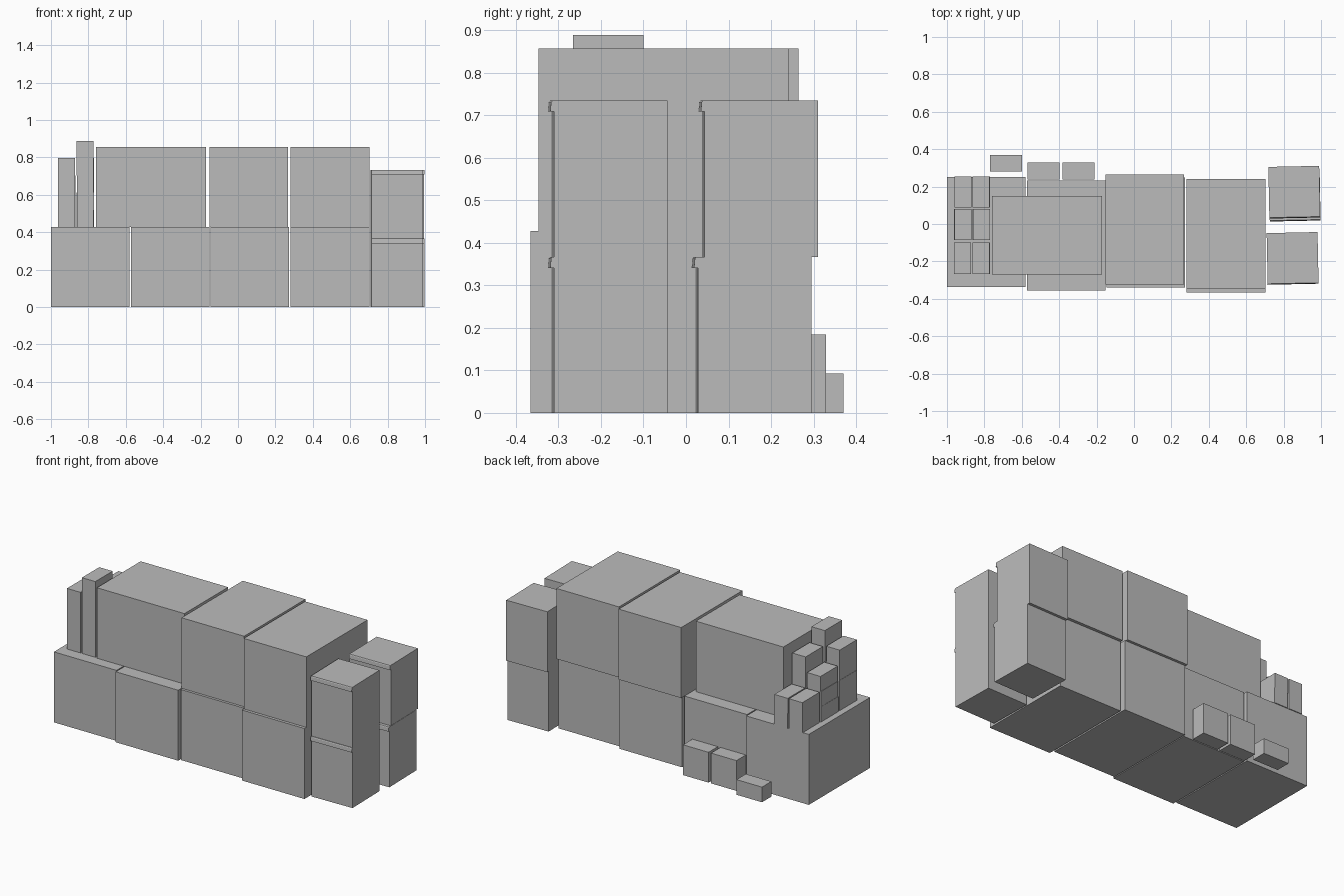
import bpy, bmesh, math, random

if "Cube" in bpy.data.objects:
    bpy.data.objects.remove(bpy.data.objects["Cube"])

random.seed(4)
grey = bpy.data.materials.new("plain grey")
grey.diffuse_color = (0.5, 0.5, 0.5, 1)
grey.use_nodes = True
grey.node_tree.nodes["Principled BSDF"].inputs["Base Color"].default_value = grey.diffuse_color


def extrude_profile(name, profile, width, location, angle=0.0):
    """Closed y-z profile extruded along x, centred on its location."""
    bm = bmesh.new()
    face = bm.faces.new([bm.verts.new((-width / 2, y, z)) for y, z in profile])
    side = bmesh.ops.extrude_face_region(bm, geom=[face])
    moved = [v for v in side["geom"] if isinstance(v, bmesh.types.BMVert)]
    bmesh.ops.translate(bm, verts=moved, vec=(width, 0, 0))
    bmesh.ops.recalc_face_normals(bm, faces=bm.faces)
    mesh = bpy.data.meshes.new(name)
    bm.to_mesh(mesh)
    bm.free()
    mesh.materials.append(grey)
    obj = bpy.data.objects.new(name, mesh)
    obj.location = location
    obj.rotation_euler.z = math.radians(angle)
    bpy.context.collection.objects.link(obj)
    return obj


def box(name, x, y, z, w, d, h, angle=0.0):
    """Plain carton, centred in x and y, standing on z."""
    profile = [(-d / 2, 0), (d / 2, 0), (d / 2, h), (-d / 2, h)]
    return extrude_profile(name, profile, w, (x, y, z), angle)


# Large cartons: two layers, the upper left one turned sideways
W, D, H = 0.42, 0.588, 0.428
for x, y in [(-0.79, -0.044), (-0.363, -0.061), (0.063, -0.045), (0.492, -0.071)]:
    box("large_carton_lower", x, y, 0, W, D, H)
for x, y in [(0.057, -0.029), (0.492, -0.053)]:
    box("large_carton_upper", x, y, H, W, D, H)
box("large_carton_sideways", -0.465, -0.06, H, D, W, H)

# Medium cartons with a lid lip along the top of the front
MH = 0.367
lipped = [(-0.132, 0), (0.135, 0), (0.135, MH), (-0.136, MH),
          (-0.139, MH - 0.004), (-0.141, MH - 0.026), (-0.132, MH - 0.026)]
for x, y, z in [(0.848, -0.181, 0), (0.848, -0.181, MH),
                (0.859, 0.157, 0), (0.857, 0.173, MH)]:
    extrude_profile("medium_carton", lipped, 0.272, (x, y, z), 1.2)

# Small cartons: stepped stacks on top of the left end
SW, SD, SH = 0.09, 0.166, 0.092
rows = (-0.183, -0.003, 0.172)
for x, counts in [(-0.916, (4, 3, 2)), (-0.816, (5, 4, 2))]:
    for y, count in zip(rows, counts):
        for level in range(count):
            box("small_carton", x + random.uniform(-0.002, 0.002), y,
                H + level * SH, SW, SD, SH)

# Small cartons on the floor along the back
for x, y, count in [(-0.684, 0.325, 1), (-0.484, 0.284, 2), (-0.296, 0.284, 2)]:
    for level in range(count):
        box("small_floor_carton", x, y, level * SH, 0.171, SW, SH)
